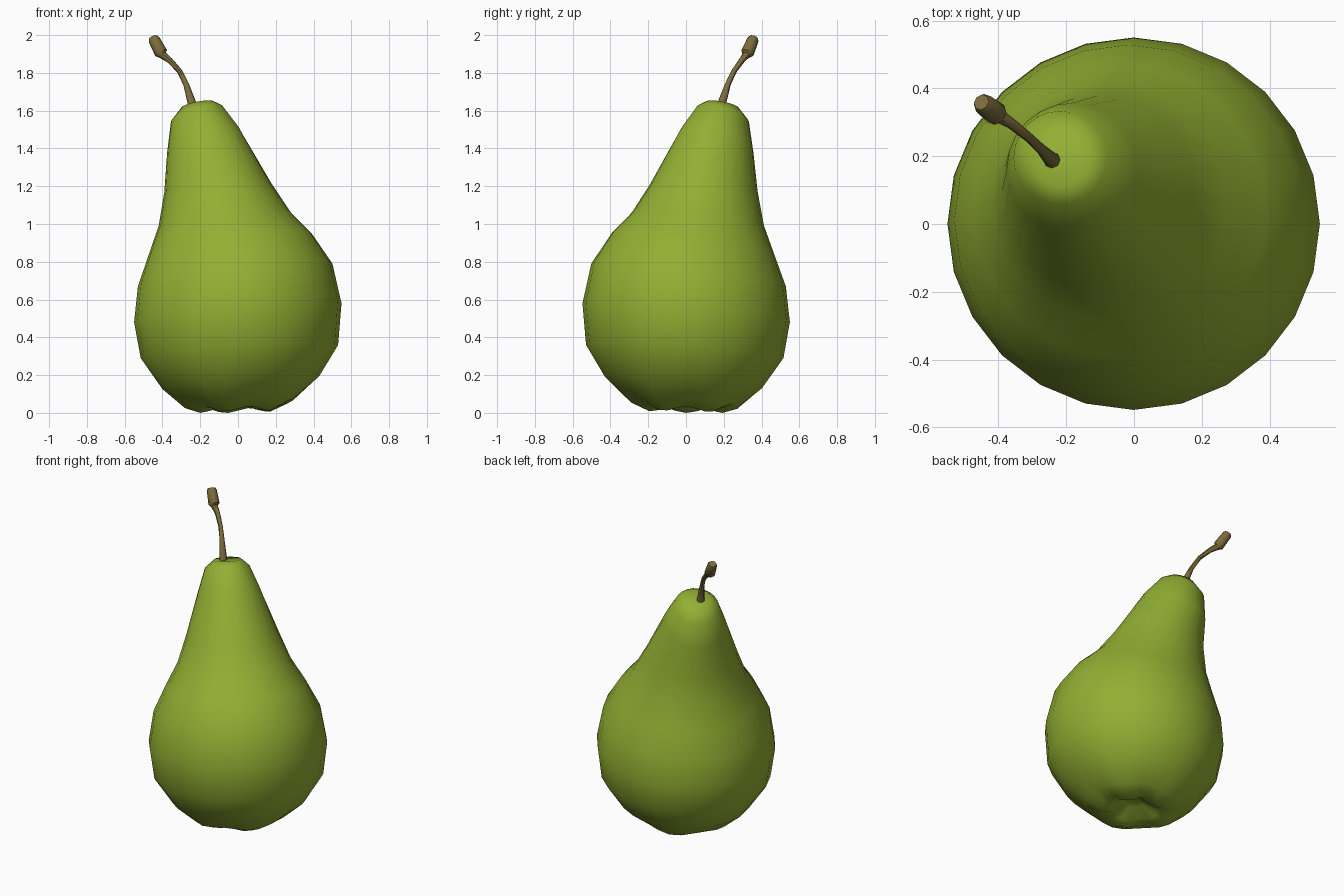
import bpy
import bmesh
from math import cos, sin, pi
from mathutils import Vector

if "Cube" in bpy.data.objects:
    bpy.data.objects.remove(bpy.data.objects["Cube"])


def material(name, colour):
    mat = bpy.data.materials.new(name)
    mat.use_nodes = True
    mat.diffuse_color = (*colour, 1)
    node = mat.node_tree.nodes["Principled BSDF"]
    node.inputs["Base Color"].default_value = (*colour, 1)
    node.inputs["Roughness"].default_value = 0.6
    return mat


def loft(name, rings, start, end, mat, angle):
    """Skin a stack of rings and close both ends with a fan."""
    bm = bmesh.new()
    loops = [[bm.verts.new(p) for p in ring] for ring in rings]
    count = len(loops[0])
    first, last = bm.verts.new(start), bm.verts.new(end)
    for i in range(count):
        j = (i + 1) % count
        for low, high in zip(loops, loops[1:]):
            bm.faces.new((low[i], low[j], high[j], high[i]))
        bm.faces.new((first, loops[0][j], loops[0][i]))
        bm.faces.new((last, loops[-1][i], loops[-1][j]))
    bmesh.ops.recalc_face_normals(bm, faces=bm.faces)
    mesh = bpy.data.meshes.new(name)
    bm.to_mesh(mesh)
    bm.free()
    mesh.materials.append(mat)
    obj = bpy.data.objects.new(name, mesh)
    bpy.context.collection.objects.link(obj)
    bpy.ops.object.select_all(action='DESELECT')
    obj.select_set(True)
    bpy.context.view_layer.objects.active = obj
    bpy.ops.object.shade_smooth_by_angle(angle=angle)
    return obj


green = material("pear green", (0.29, 0.43, 0.033))
brown = material("stem brown", (0.20, 0.15, 0.045))

# Fruit: leaning rings, each as right x, right z, left x, left z, lobe depth
PROFILE = [
    (0.06, 0.075, -0.06, 0.075, 0.0),
    (0.13, 0.03, -0.14, 0.025, 0.012),
    (0.20, 0.022, -0.20, 0.012, 0.012),
    (0.30, 0.068, -0.28, 0.035, 0.01),
    (0.43, 0.19, -0.40, 0.13, 0.004),
    (0.53, 0.36, -0.515, 0.29, 0.0),
    (0.548, 0.58, -0.55, 0.48, 0.0),
    (0.50, 0.79, -0.53, 0.67, 0.0),
    (0.39, 0.95, -0.475, 0.83, 0.0),
    (0.28, 1.06, -0.42, 0.99, 0.0),
    (0.18, 1.21, -0.39, 1.17, 0.0),
    (0.01, 1.50, -0.375, 1.38, 0.0),
    (-0.08, 1.62, -0.355, 1.54, 0.0),
    (-0.13, 1.648, -0.30, 1.615, 0.0),
]


def fruit_ring(xr, zr, xl, zl, lobe, sides=24):
    cx, radius = (xr + xl) / 2, (xr - xl) / 2
    points = []
    for i in range(sides):
        a = 2 * pi * i / sides
        lean = (zr - zl) / 2 * (cos(a) - sin(a))
        z = (zr + zl) / 2 + lean + lobe * cos(5 * a)
        points.append((cx + radius * cos(a), -0.9 * cx + radius * sin(a), max(z, 0)))
    return points


loft("pear_body", [fruit_ring(*row) for row in PROFILE],
     (0, 0, 0.09), (-0.22, 0.19, 1.625), green, pi)

# Stem: curved path with a thicker woody end
PATH = [
    ((-0.238, 0.185, 1.60), 0.027),
    ((-0.247, 0.193, 1.65), 0.022),
    ((-0.275, 0.222, 1.74), 0.015),
    ((-0.31, 0.255, 1.81), 0.014),
    ((-0.36, 0.295, 1.865), 0.016),
    ((-0.398, 0.318, 1.893), 0.021),
    ((-0.407, 0.325, 1.905), 0.035),
    ((-0.444, 0.354, 1.975), 0.031),
    ((-0.450, 0.359, 1.988), 0.024),
]


def stem_ring(i, sides=8):
    centre, radius = Vector(PATH[i][0]), PATH[i][1]
    before = Vector(PATH[max(i - 1, 0)][0])
    after = Vector(PATH[min(i + 1, len(PATH) - 1)][0])
    turn = Vector((0, 0, 1)).rotation_difference(after - before)
    angles = [2 * pi * k / sides for k in range(sides)]
    return [centre + turn @ Vector((radius * cos(a), radius * sin(a), 0)) for a in angles]


loft("stem", [stem_ring(i) for i in range(len(PATH))],
     PATH[0][0], PATH[-1][0], brown, pi / 4)
